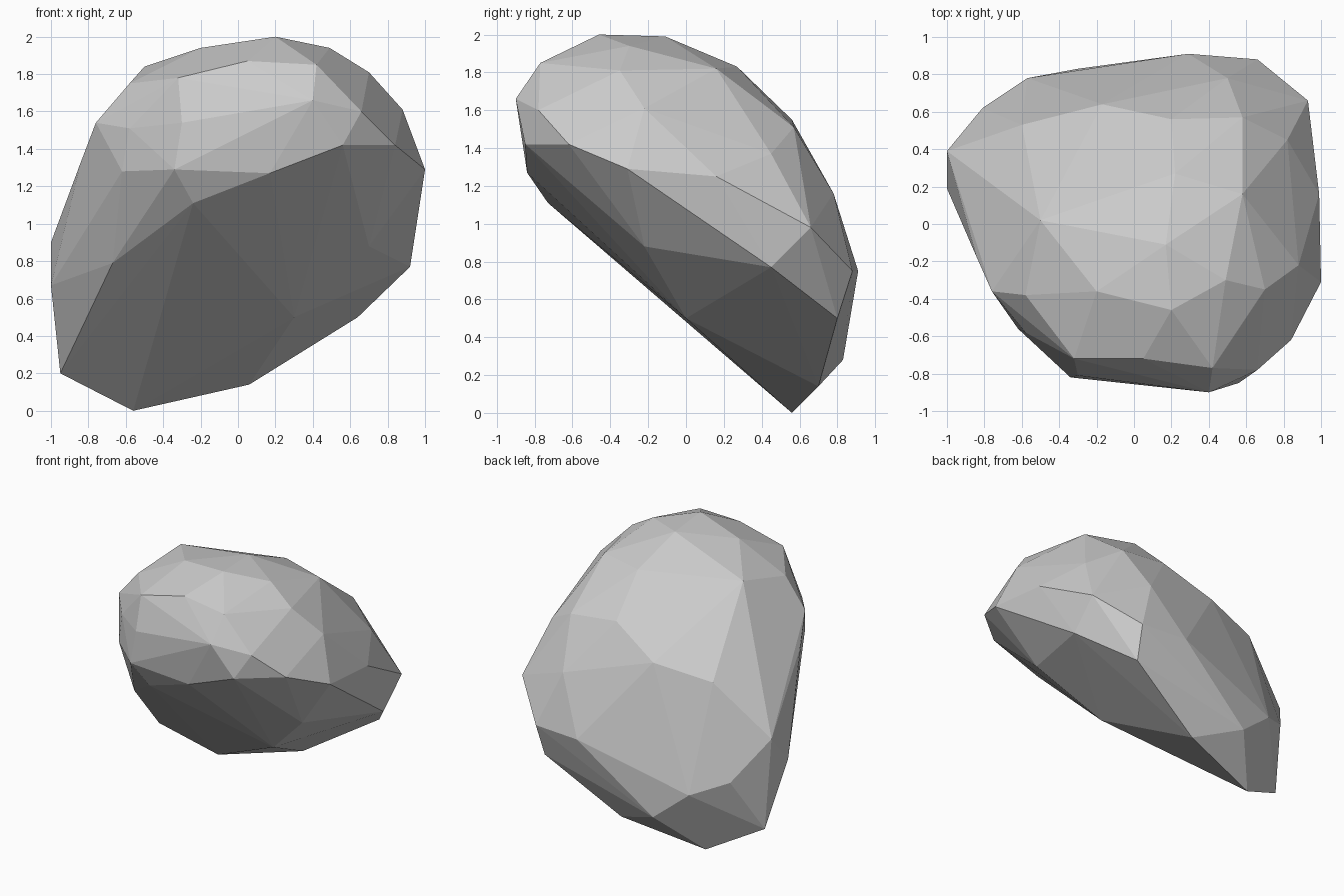
import bpy
import bmesh

# Rounded upper surface of the boulder
crown = [
    (0.2, -0.46, 2.0), (0.17, -0.11, 1.99), (-0.2, -0.36, 1.94), (0.49, -0.3, 1.94),
    (-0.5, 0.02, 1.84), (-0.58, -0.38, 1.75), (0.22, 0.27, 1.83), (0.58, 0.16, 1.82),
    (0.58, 0.57, 1.51), (0.2, 0.56, 1.55), (-0.6, 0.53, 1.28), (0.82, 0.45, 1.37),
    (0.88, -0.22, 1.61), (0.7, -0.35, 1.81), (-0.84, -0.18, 1.33)]

# Blunt front end
nose = [
    (-0.32, -0.72, 1.78), (0.05, -0.72, 1.87), (0.42, -0.77, 1.85), (0.4, -0.9, 1.66),
    (0.66, -0.78, 1.6), (0.56, -0.85, 1.42), (-0.3, -0.81, 1.54), (-0.58, -0.58, 1.51),
    (-0.76, -0.36, 1.54), (0.17, -0.84, 1.27), (-0.24, -0.73, 1.11),
    (-0.62, -0.56, 1.28), (-0.34, -0.82, 1.29), (0.84, -0.62, 1.42), (1.0, -0.31, 1.29)]

# Widest band, running round to the low back edge
rim = [
    (-1.0, 0.19, 0.67), (-1.0, 0.39, 0.9), (-0.95, 0.4, 0.2), (-0.81, 0.62, 0.6),
    (-0.57, 0.78, 0.5), (0.29, 0.91, 0.75), (0.66, 0.88, 0.75), (0.5, 0.78, 1.16),
    (-0.17, 0.64, 1.36), (0.93, 0.66, 0.98), (0.92, 0.45, 0.77),
    (0.99, 0.16, 1.25), (-0.67, -0.3, 0.79), (-0.78, 0.47, 1.08)]

# Slanted underside
base = [
    (-0.56, 0.56, 0.0), (0.06, 0.7, 0.14), (-0.3, 0.83, 0.28), (0.64, 0.8, 0.5),
    (0.3, 0.0, 0.5), (0.7, -0.22, 0.88)]

bm = bmesh.new()
for p in crown + nose + rim + base:
    bm.verts.new(p)
hull = bmesh.ops.convex_hull(bm, input=bm.verts)
loose = {g for g in hull["geom_interior"] + hull["geom_unused"]
         if isinstance(g, bmesh.types.BMVert)}
bmesh.ops.delete(bm, geom=list(loose), context='VERTS')
bmesh.ops.recalc_face_normals(bm, faces=bm.faces)

mesh = bpy.data.meshes.new("boulder")
bm.to_mesh(mesh)
bm.free()
boulder = bpy.data.objects.new("boulder", mesh)
bpy.context.collection.objects.link(boulder)
